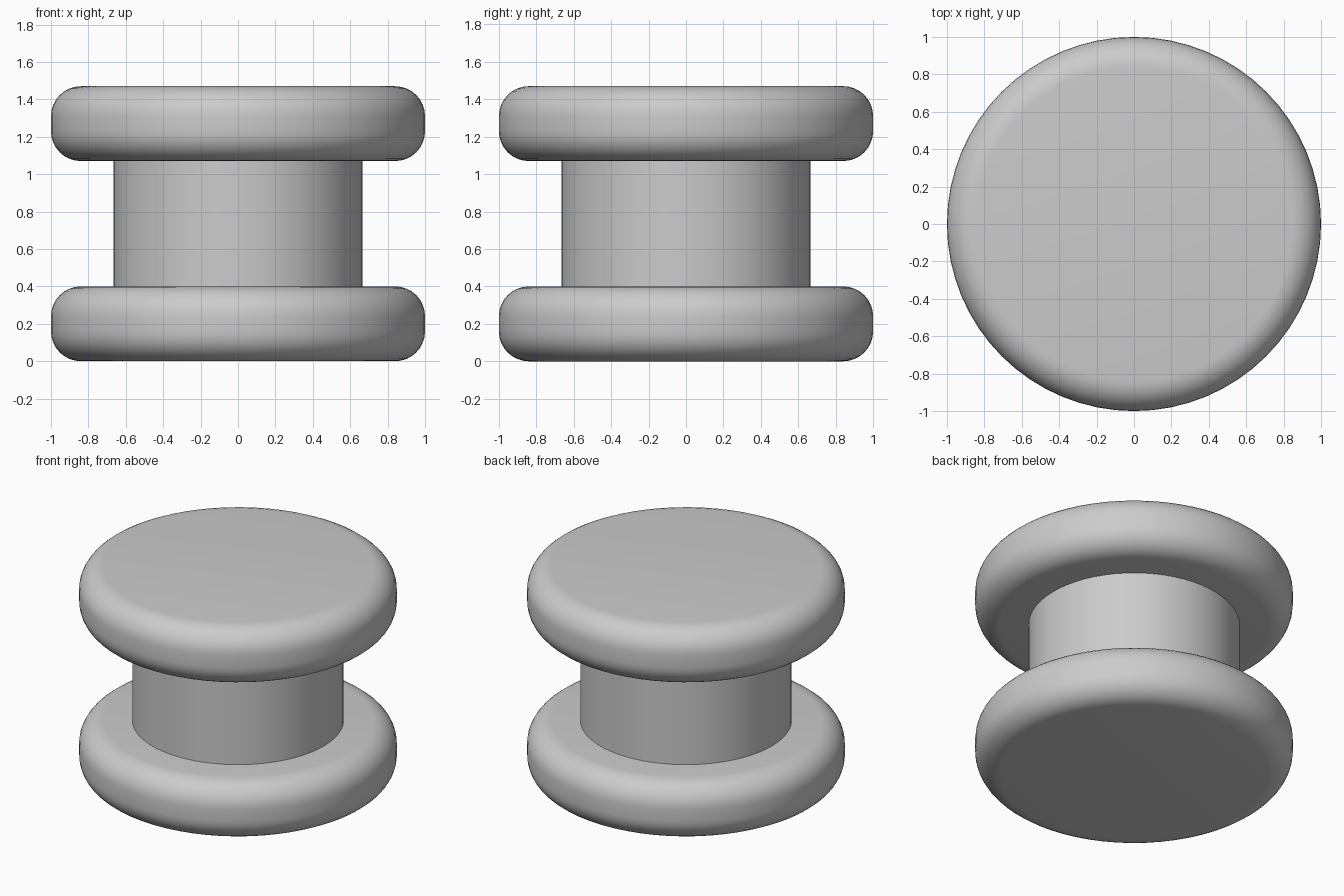
import bpy

cube = bpy.data.objects.get("Cube")
if cube:
    bpy.data.objects.remove(cube, do_unlink=True)

# Single plain grey for the whole spool
grey = bpy.data.materials.new("plain grey")
grey.use_nodes = True
colour = (0.6, 0.6, 0.6, 1)
grey.diffuse_color = colour
grey.node_tree.nodes["Principled BSDF"].inputs["Base Color"].default_value = colour


def disc(name, radius, bottom, top, rounding=0):
    """Upright cylinder between two heights, with optional rounded rims."""
    bpy.ops.mesh.primitive_cylinder_add(
        vertices=64, radius=radius, depth=top - bottom,
        location=(0, 0, (bottom + top) / 2))
    obj = bpy.context.object
    obj.name = name
    obj.data.materials.append(grey)
    if rounding:
        bevel = obj.modifiers.new("rounded rim", 'BEVEL')
        bevel.width = rounding
        bevel.segments = 8
        bevel.limit_method = 'ANGLE'
        bevel.angle_limit = 1.0
        bpy.ops.object.modifier_apply(modifier=bevel.name)
    bpy.ops.object.shade_smooth_by_angle()
    return obj


# Two rounded flanges joined by a narrower core
disc("lower_flange", 1, 0, 0.4, 0.16)
disc("core", 0.665, 0.4, 1.07)
disc("upper_flange", 1, 1.07, 1.47, 0.16)
